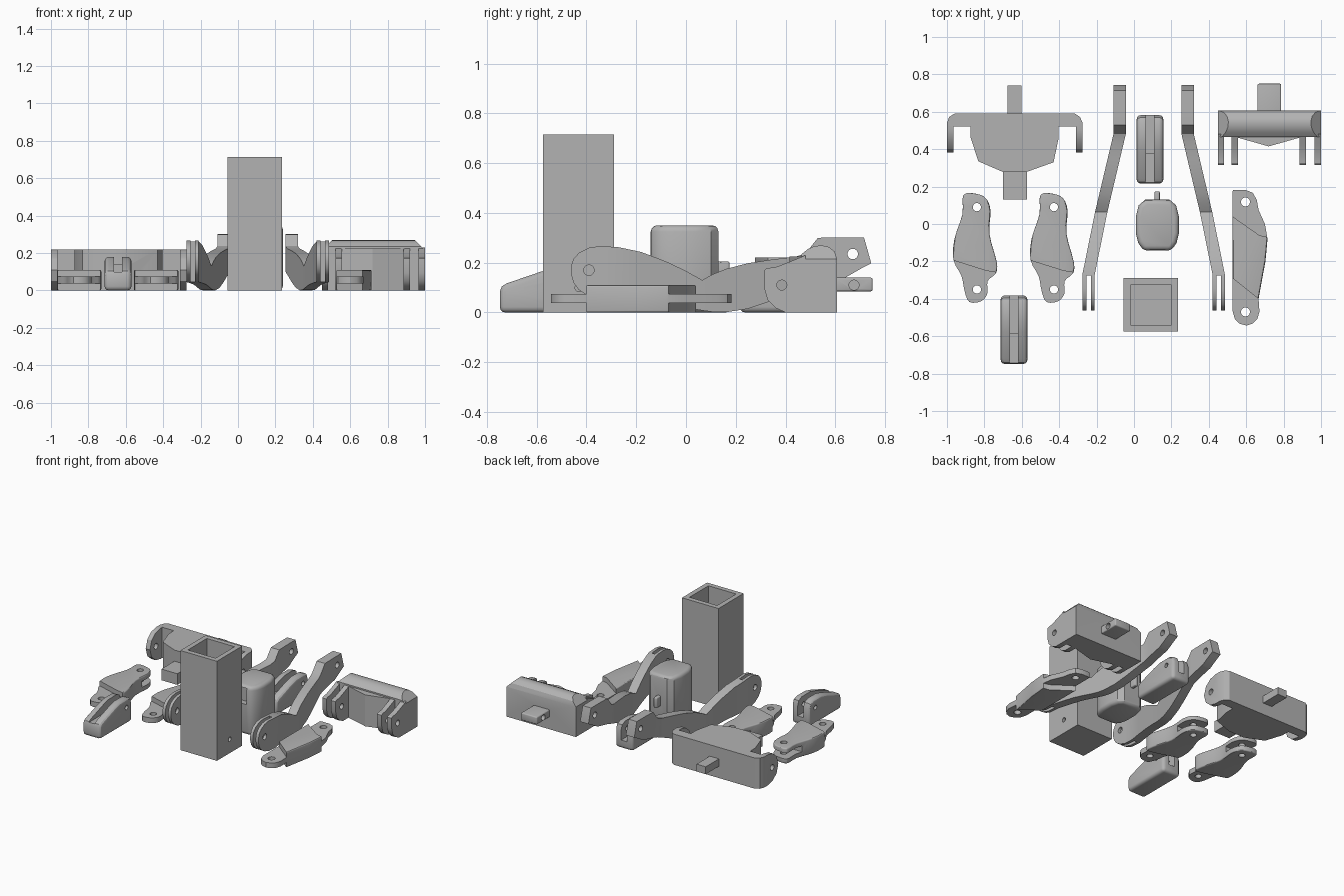
import bpy, bmesh, math
from mathutils import Vector

if "Cube" in bpy.data.objects:
    bpy.data.objects.remove(bpy.data.objects["Cube"])

grey = bpy.data.materials.new("plain_grey")
grey.diffuse_color = (0.45, 0.45, 0.45, 1)
grey.use_nodes = True
grey.node_tree.nodes["Principled BSDF"].inputs["Base Color"].default_value = grey.diffuse_color


def make(name, bm):
    bmesh.ops.recalc_face_normals(bm, faces=bm.faces)
    me = bpy.data.meshes.new(name)
    bm.to_mesh(me)
    bm.free()
    ob = bpy.data.objects.new(name, me)
    bpy.context.collection.objects.link(ob)
    me.materials.append(grey)
    return ob


def apply(ob, mod):
    bpy.context.view_layer.objects.active = ob
    bpy.ops.object.modifier_apply(modifier=mod.name)


def prism(name, pts, lo, hi, axis='z', bevel=0):
    """Extrude an outline: axis z takes (x, y) points, axis x takes (y, z) points."""
    put = (lambda a, b, c: (a, b, c)) if axis == 'z' else (lambda a, b, c: (c, a, b))
    bm = bmesh.new()
    low = [bm.verts.new(put(a, b, lo)) for a, b in pts]
    high = [bm.verts.new(put(a, b, hi)) for a, b in pts]
    bm.faces.new(low)
    bm.faces.new(high)
    n = len(pts)
    for i in range(n):
        j = (i + 1) % n
        bm.faces.new((low[i], low[j], high[j], high[i]))
    ob = make(name, bm)
    if bevel:
        m = ob.modifiers.new("round", 'BEVEL')
        m.width, m.segments, m.angle_limit = bevel, 3, math.radians(50)
        apply(ob, m)
    return ob


def box(name, x0, x1, y0, y1, z0, z1, bevel=0):
    return prism(name, [(x0, y0), (x1, y0), (x1, y1), (x0, y1)], z0, z1, 'z', bevel)


def rod(a, b, r, lo, hi, axis):
    return prism("rod", [(a + r * math.cos(t * math.tau / 24), b + r * math.sin(t * math.tau / 24))
                         for t in range(24)], lo, hi, axis)


def combine(ob, others, op='DIFFERENCE'):
    for o in others:
        m = ob.modifiers.new("bool", 'BOOLEAN')
        m.operation, m.solver, m.object = op, 'EXACT', o
        apply(ob, m)
        bpy.data.objects.remove(o)
    return ob


def smooth_path(pts, steps=4):
    """Closed rounded outline through the points."""
    out, n = [], len(pts)
    p = [Vector(q) for q in pts]
    for i in range(n):
        a, b, c, d = p[i - 1], p[i], p[(i + 1) % n], p[(i + 2) % n]
        for s in range(steps):
            t = s / steps
            v = 0.5 * (2 * b + (c - a) * t + (2 * a - 5 * b + 4 * c - d) * t * t
                       + (3 * b - a - 3 * c + d) * t ** 3)
            out.append((v.x, v.y))
    return out


def copy(ob, name, dx, dy=0):
    c = ob.copy()
    c.data = ob.data.copy()
    c.name = name
    c.location = (dx, dy, 0)
    bpy.context.collection.objects.link(c)


# Square tube, open at the top, with a small side hole
tube = box("square_tube", -.055, .235, -.575, -.29, 0, .715)
combine(tube, [box("c", -.02, .2, -.54, -.325, .035, .8), rod(-.43, .1, .016, .15, .3, 'x')])

# Short limb links: tongue at the front, fork at the back
short = smooth_path([(-.912, .157), (-.837, .16), (-.789, .134), (-.767, .07), (-.773, -.053),
                     (-.735, -.198), (-.737, -.262), (-.783, -.305), (-.783, -.369), (-.816, -.412),
                     (-.88, -.417), (-.906, -.358), (-.922, -.278), (-.965, -.193), (-.96, -.08),
                     (-.917, .053)], 3)
link = prism("short_link_a", short, 0, .11, 'z', .008)
front = [(-1.02, -.178), (-.79, -.25), (-.7, -.265), (-.7, -.5), (-1.02, -.5)]
combine(link, [prism("c", front, -.1, .038), prism("c", front, .075, .2),
               box("c", -1.1, -.7, .01, .3, .035, .078),
               rod(-.84, .09, .022, -.1, .2, 'z'), rod(-.84, -.35, .022, -.1, .2, 'z')])
copy(link, "short_link_b", .412)

# Long limb link: a tongue at both ends
long_pts = [(.527, .182), (.596, .182), (.635, .167), (.656, .13), (.666, .075), (.7, 0), (.714, -.08),
            (.703, -.198), (.666, -.4), (.671, -.47), (.658, -.51), (.635, -.532), (.602, -.543),
            (.565, -.533), (.54, -.51), (.527, -.465)]
ll = prism("long_link", long_pts, 0, .11, 'z', .008)
back = [(.4, .1), (.527, .04), (.67, -.06), (.8, -.09), (.8, .3), (.4, .3)]
fore = [(.4, -.19), (.527, -.29), (.665, -.4), (.8, -.5), (.8, -.7), (.4, -.7)]
combine(ll, [prism("c", r, a, b) for r in (back, fore) for a, b in ((-.1, .038), (.075, .2))]
        + [rod(.596, y, .024, -.1, .2, 'z') for y in (.118, -.47)])

# Feet: wedge shape with a slot on top and a cross hole
foot = prism("foot_a", [(-.748, 0), (-.748, .085), (-.74, .105), (-.72, .117), (-.58, .165), (-.52, .18),
                        (-.43, .18), (-.395, .165), (-.382, .13), (-.382, 0)], -.713, -.57, 'x', .022)
combine(foot, [prism("c", [(-.8, .1), (-.585, .1), (-.585, .06), (-.3, .06), (-.3, .3), (-.8, .3)],
                     -.664, -.619, 'x'),
               rod(-.45, .12, .016, -.8, -.5, 'x')])
copy(foot, "foot_b", .727, .964)

# Head block with rounded sides, a front notch and a rear tab
head = prism("head_block", [(.05, -.142), (.2, -.142), (.228, -.1), (.24, -.05), (.24, .04), (.225, .1),
                            (.19, .13), (.06, .13), (.025, .1), (.01, .04), (.01, -.05), (.022, -.1)],
             0, .35, 'z', .025)
combine(head, [box("c", .083, .168, -.2, -.1, .22, .335)])
combine(head, [box("t", .11, .138, .1, .175, .13, .205, .008)], 'UNION')

# Bent arms: rows of (y, bottom, top), swept sideways along a bent plan line
rows = [(-.462, .155, .185), (-.452, .12, .215), (-.43, .09, .24), (-.39, .065, .26), (-.345, .05, .267),
        (-.27, .045, .262), (-.18, .04, .243), (-.08, .032, .205), (0, .02, .167), (.065, .008, .13),
        (.11, .002, .155), (.16, .001, .175), (.25, .015, .198), (.34, .045, .212), (.44, .085, .224),
        (.48, .1, .237), (.53, .115, .3), (.63, .138, .302), (.64, .14, .302), (.715, .183, .302),
        (.743, .197, .203)]
bends = [(-1, -.243), (-.27, -.243), (.065, -.175), (.48, -.077), (1, -.077)]


def plan_x(y):
    for (y0, x0), (y1, x1) in zip(bends, bends[1:]):
        if y <= y1:
            return x0 + (x1 - x0) * (y - y0) / (y1 - y0)


for name, side in (("left_arm", 1), ("right_arm", -1)):
    fx = lambda x: .105 + side * (x - .105)
    bm = bmesh.new()
    rings = []
    for y, b, t in rows:
        c = plan_x(y)
        rings.append([bm.verts.new((fx(c + dx), y, z))
                      for dx, z in ((-.033, b), (.033, b), (.033, t), (-.033, t))])
    bm.faces.new(rings[0])
    bm.faces.new(rings[-1])
    for p, q in zip(rings, rings[1:]):
        for i in range(4):
            j = (i + 1) % 4
            bm.faces.new((p[i], p[j], q[j], q[i]))
    arm = make(name, bm)
    s = sorted((fx(-.254), fx(-.231)))
    h = sorted((fx(-.4), fx(.05)))
    combine(arm, [box("c", s[0], s[1], -.6, -.275, -.1, .4),
                  rod(-.39, .17, .021, h[0], h[1], 'x'), rod(.67, .235, .021, h[0], h[1], 'x')])

# Chest: wide back wall with rounded side ears, tapered body and two pegs
chest = prism("chest", [(-1, .38), (-.966, .38), (-.966, .52), (-.875, .52), (-.873, .46), (-.832, .335),
                        (-.7, .278), (-.575, .278), (-.43, .33), (-.403, .46), (-.403, .52), (-.309, .52),
                        (-.309, .38), (-.275, .38), (-.275, .54), (-.288, .572), (-.315, .59),
                        (-.96, .59), (-.988, .572), (-1, .54)], 0, .22)
# ear ends are rounded off by a corner profile
ear = [(.3, -.1), (.5, -.1), (.5, 0), (.445, .012), (.4, .05), (.381, .11), (.4, .17), (.445, .208),
       (.5, .22), (.5, .3), (.3, .3)]
combine(chest, [prism("c", ear, -1.05, -.95, 'x'), prism("c", ear, -.32, -.2, 'x'),
                rod(.45, .11, .021, -1.05, -.95, 'x'), rod(.45, .11, .021, -.32, -.2, 'x')])
combine(chest, [box("p", -.675, -.602, .56, .74, .085, .138),
                box("p", -.7, -.573, .13, .3, .06, .14)], 'UNION')

# Hip block: rounded top, sloped ends, paired ears and a rear peg with a hole
hip = prism("hip_block", [(.465, 0), (.465, .235), (.49, .255), (.515, .266), (.545, .27), (.575, .263),
                          (.597, .245), (.607, .215), (.607, 0)], .45, 1, 'x')
slope = lambda x0, x1: [(x0, .215), (x1, .275), (x1, .4), (x0, .4)]
for x0, x1 in ((.45, .51), (1, .94)):
    wedge = prism("c", [(0, 0), (1, 0), (1, 1), (0, 1)], 0, 1)
    for v in wedge.data.vertices:
        x, z = slope(x0, x1)[int(v.co.x > .5) if v.co.y < .5 else 3 - int(v.co.x > .5)]
        out = -.1 if x0 < .7 else .1
        v.co = (x + (out if x == x0 else 0), .4 + .3 * v.co.z, z - (.1 if x == x0 and z < .3 else 0))
    bm = bmesh.new()
    bm.from_mesh(wedge.data)
    bmesh.ops.recalc_face_normals(bm, faces=bm.faces)
    bm.to_mesh(wedge.data)
    bm.free()
    combine(hip, [wedge])
flap = [(.48, 0), (.40, 0), (.36, .018), (.328, .05), (.315, .095), (.315, .17), (.325, .178),
        (.36, .182), (.42, .205), (.48, .23)]
parts = [prism("ear", flap, a, b, 'x') for a, b in ((.45, .482), (.52, .555), (.885, .92), (.964, 1))]
parts.append(prism("belly", [(.55, .48), (.55, .463), (.72, .415), (.89, .463), (.89, .48)], 0, .225))
parts.append(box("peg", .66, .787, .58, .75, .085, .14, .008))
combine(hip, parts, 'UNION')
combine(hip, [rod(.385, .11, .02, .4, 1.1, 'x'), rod(.675, .11, .02, .4, 1.1, 'x')])

# Smooth shading with sharp edges kept
bpy.ops.object.select_all(action='DESELECT')
for ob in bpy.context.scene.objects:
    ob.select_set(True)
    bpy.context.view_layer.objects.active = ob
bpy.ops.object.shade_smooth_by_angle(angle=math.radians(30))
